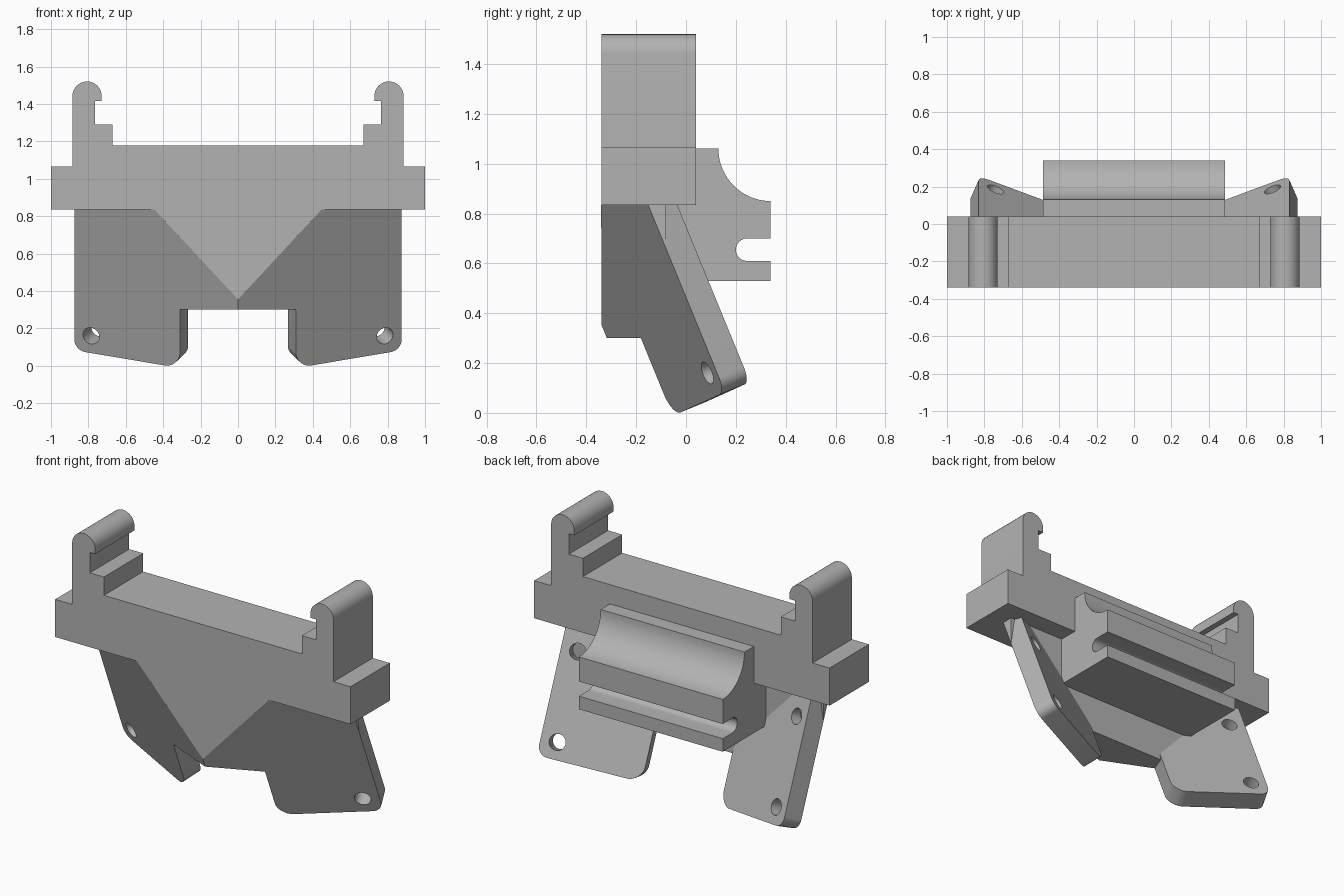
import bpy, bmesh, math
from mathutils import Vector

cube = bpy.data.objects.get("Cube")
if cube:
    bpy.data.objects.remove(cube, do_unlink=True)

grey = bpy.data.materials.new("plain grey")
grey.use_nodes = True
colour = (0.45, 0.45, 0.45, 1)
grey.diffuse_color = colour
grey.node_tree.nodes["Principled BSDF"].inputs["Base Color"].default_value = colour

# Mount plane: y rises with distance from the centre and towards the bottom
FRONT, BACK, RIDGE_Z, SLOPE_X, SLOPE_Z = -0.34, -0.08, 0.355, 0.44, 0.41


def on_plane(x, z):
    return Vector((x, FRONT + SLOPE_X * x + SLOPE_Z * (RIDGE_Z - z), z))


def finish(bm, name):
    bmesh.ops.recalc_face_normals(bm, faces=bm.faces)
    mesh = bpy.data.meshes.new(name)
    bm.to_mesh(mesh)
    bm.free()
    obj = bpy.data.objects.new(name, mesh)
    mesh.materials.append(grey)
    bpy.context.collection.objects.link(obj)
    bpy.ops.object.select_all(action="DESELECT")
    obj.select_set(True)
    bpy.context.view_layer.objects.active = obj
    bpy.ops.object.shade_smooth_by_angle(angle=math.radians(25))
    return obj


def arc(cx, cy, r, start, end, n=16):
    angles = [math.radians(start + (end - start) * i / n) for i in range(n + 1)]
    return [(cx + r * math.cos(a), cy + r * math.sin(a)) for a in angles]


def solid(loops, offset, name):
    """Fill an outline with optional holes and give it thickness."""
    bm = bmesh.new()
    for loop in loops:
        verts = [bm.verts.new(p) for p in loop]
        for a, b in zip(verts, verts[1:] + verts[:1]):
            bm.edges.new((a, b))
    bmesh.ops.triangle_fill(bm, edges=bm.edges[:], use_beauty=True)
    out = bmesh.ops.extrude_face_region(bm, geom=bm.faces[:], use_keep_orig=True)
    moved = [g for g in out["geom"] if isinstance(g, bmesh.types.BMVert)]
    bmesh.ops.translate(bm, verts=moved, vec=offset)
    return finish(bm, name)


# Crossbar with two hooked posts
half = [(1, 0.835), (1, 1.065), (0.885, 1.065)]
half += arc(0.807, 1.442, 0.078, 0, 180)
half += [(0.729, 1.415), (0.765, 1.415), (0.765, 1.29),
         (0.67, 1.29), (0.67, 1.178)]
profile = half + [(-x, z) for x, z in reversed(half)]
solid([[(x, FRONT, z) for x, z in profile]], (0, 0.38, 0), "hooked_crossbar")

# Grooved block on the back
groove = [(BACK, 0.53), (BACK, 1.06), (0.13, 1.06)]
groove += arc(0.34, 1.06, 0.21, 180, 270)[1:]
groove += [(0.34, 0.7)] + arc(0.245, 0.655, 0.045, 90, 270)
groove += [(0.34, 0.61), (0.34, 0.53)]
solid([[(-0.487, y, z) for y, z in groove]], (0.974, 0, 0), "grooved_block")

# Wedge-shaped core between the wings
core = bmesh.new()
depth = BACK - FRONT
corners = [on_plane(0, RIDGE_Z), on_plane(0, 0.3)]
for side in (-1, 1):
    bottom_x = (depth - SLOPE_Z * (RIDGE_Z - 0.3)) / SLOPE_X
    top_x = SLOPE_Z * (0.835 - RIDGE_Z) / SLOPE_X
    edge_z = RIDGE_Z - (depth - SLOPE_X * 0.875) / SLOPE_Z
    for p in (on_plane(bottom_x, 0.3), on_plane(top_x, 0.835),
              on_plane(0.875, 0.835), on_plane(0.875, edge_z),
              Vector((0.875, BACK, 0.835))):
        corners.append(Vector((side * p.x, p.y, p.z)))
for p in corners:
    core.verts.new(p)
bmesh.ops.convex_hull(core, input=core.verts[:])
finish(core, "wedge_core")


def rounded(prev, corner, nxt, r, n=10):
    """Points of a circular fillet at a corner."""
    p, c, q = Vector(prev), Vector(corner), Vector(nxt)
    u, v = (p - c).normalized(), (q - c).normalized()
    half_angle = u.angle(v) / 2
    centre = c + (u + v).normalized() * r / math.sin(half_angle)
    a = c + u * r / math.tan(half_angle) - centre
    b = c + v * r / math.tan(half_angle) - centre
    return [tuple(centre + a.lerp(b, i / n).normalized() * r) for i in range(n + 1)]


# Angled wings with two screw holes each
inner, outer = (0.31, -0.012), (0.875, 0.083)
outline = [(0, RIDGE_Z), (0, 0.3), (0.31, 0.3)]
outline += rounded((0.31, 0.3), inner, outer, 0.07)
outline += rounded(inner, outer, (0.875, 0.835), 0.07)
outline += [(0.875, 0.835), (0.447, 0.835)]
normal = Vector((-SLOPE_X, 1, SLOPE_Z))
across = Vector((1, SLOPE_X, 0)).normalized()
up = normal.normalized().cross(across)
loops = [[on_plane(x, z) for x, z in outline]]
for z in (0.64, 0.16):
    loops.append([on_plane(0.785, z) + across * a + up * b
                  for a, b in arc(0, 0, 0.047, 0, 345, 23)])
for side, name in ((1, "left_wing"), (-1, "right_wing")):
    flipped = [[(side * p.x, p.y, p.z) for p in loop] for loop in loops]
    solid(flipped, Vector((side * normal.x, normal.y, normal.z)) * 0.1, name)
